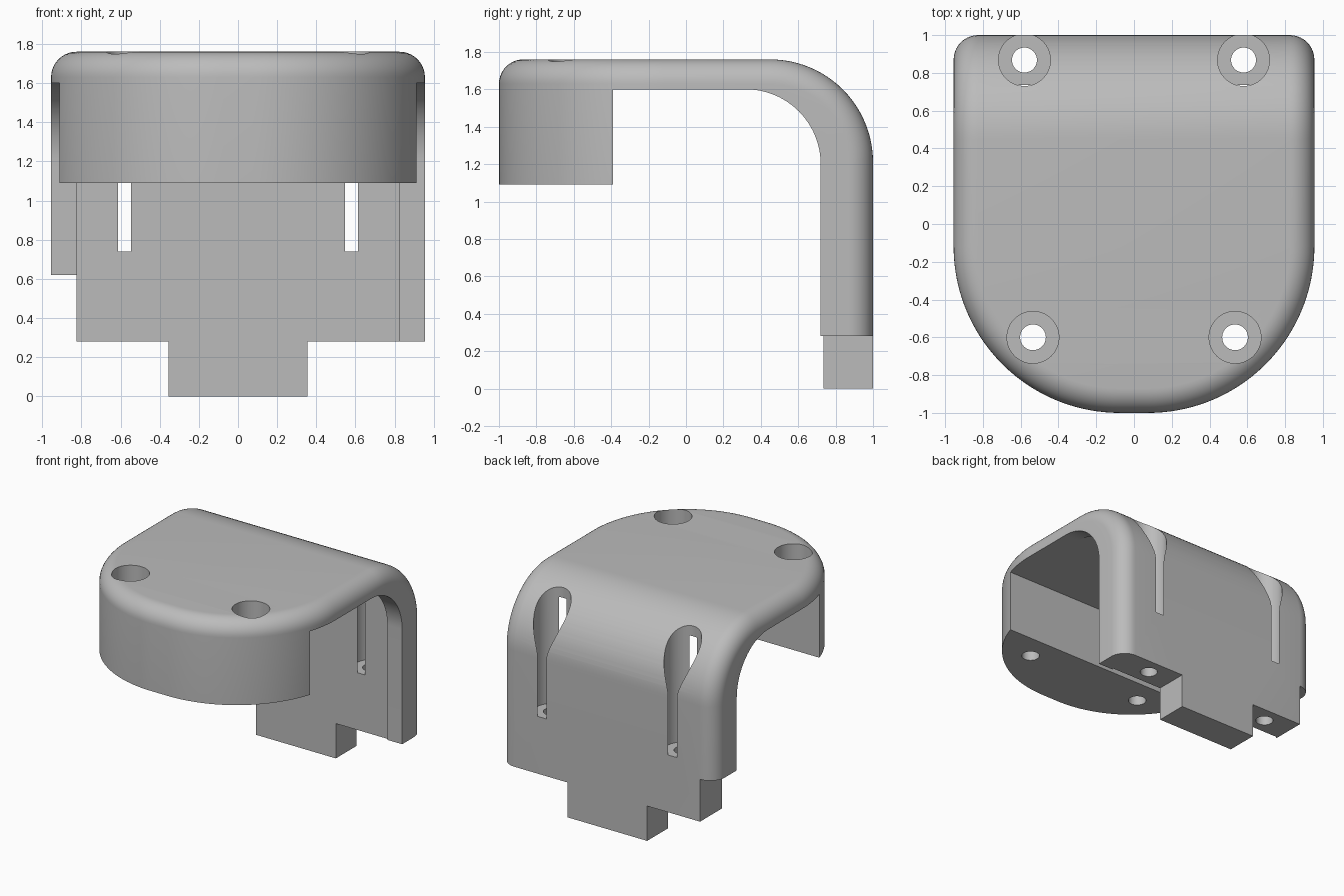
import bpy, bmesh, math
from math import sin, cos, pi

if "Cube" in bpy.data.objects:
    bpy.data.objects.remove(bpy.data.objects["Cube"])

R = 0.13          # edge rounding
W = 0.955         # half width
CX, CY, CR = 0.075, -0.12, 0.88   # front corner arc

grey = bpy.data.materials.new("light grey")
grey.diffuse_color = (0.5, 0.5, 0.5, 1)
grey.use_nodes = True
grey.node_tree.nodes["Principled BSDF"].inputs["Base Color"].default_value = grey.diffuse_color


def lerp(a, b, n):
    return [a + (b - a) * i / n for i in range(n + 1)]


# Stations run from the front centre, along the right edge, over the bend and down the back.
# Each gives a surface point for side inset d and depth h, plus its underside point.
def front_station(a, z_under):
    def point(d, h):
        return (CX + (CR - d) * cos(a), CY + (CR - d) * sin(a), 1.76 - h)
    return point, (CX + CR * cos(a), CY + CR * sin(a), z_under)


def bend_station(b):
    def point(d, h):
        return (W - d, 0.45 + (0.55 - h) * cos(b), 1.21 + (0.55 - h) * sin(b))
    return point, (W, 0.32 + 0.4 * cos(b), 1.2 + 0.4 * sin(b))


block_end = math.asin((-0.39 - CY) / CR)
stations = [front_station(a, 1.09) for a in lerp(-pi / 2, block_end, 28)]
stations += [front_station(a, 1.6) for a in lerp(block_end, 0, 8)]
stations += [bend_station(b) for b in lerp(pi / 2, 0, 24)]
stations.append((lambda d, h: (W - d, 1 - h, 0), (W, 0.72, 0)))

# Shell: underside row, then the rows of the rounded edge
bm = bmesh.new()
insets = [(R * (1 - cos(t)), R * (1 - sin(t))) for t in lerp(0, pi / 2, 10)]
rows = [[u for _, u in stations]] + [[p(d, h) for p, _ in stations] for d, h in insets]
right = [[bm.verts.new(c) for c in row] for row in rows]
left = [[bm.verts.new((-x, y, z)) for x, y, z in row] for row in rows]
last = len(stations) - 1
for j in range(len(rows) - 1):
    for side in (right, left):
        for i in range(last):
            bm.faces.new((side[j][i], side[j][i + 1], side[j + 1][i + 1], side[j + 1][i]))
    bm.faces.new((left[j][0], right[j][0], right[j + 1][0], left[j + 1][0]))
for j in (0, -1):
    for i in range(last):
        bm.faces.new((right[j][i], right[j][i + 1], left[j][i + 1], left[j][i]))
bm.faces.new([r[last] for r in right] + [r[last] for r in reversed(left)])
bmesh.ops.remove_doubles(bm, verts=bm.verts, dist=1e-5)
bmesh.ops.recalc_face_normals(bm, faces=bm.faces)
mesh = bpy.data.meshes.new("cover")
bm.to_mesh(mesh)
bm.free()
mesh.materials.append(grey)
cover = bpy.data.objects.new("cover", mesh)
bpy.context.collection.objects.link(cover)


def cut(tool, name):
    tool.name = name
    tool.hide_render = True
    tool.data.materials.append(grey)
    mod = cover.modifiers.new(name, 'BOOLEAN')
    mod.operation, mod.solver, mod.object = 'DIFFERENCE', 'EXACT', tool
    bpy.context.view_layer.objects.active = cover
    bpy.ops.object.modifier_apply(modifier=name)
    bpy.data.objects.remove(tool)


def cut_box(name, lo, hi):
    bpy.ops.mesh.primitive_cube_add(size=1, location=[(a + b) / 2 for a, b in zip(lo, hi)])
    tool = bpy.context.object
    tool.scale = [b - a for a, b in zip(lo, hi)]
    cut(tool, name)


def cut_hole(name, x, y, r, z0, z1):
    bpy.ops.mesh.primitive_cylinder_add(vertices=64, radius=r, depth=z1 - z0,
                                        location=(x, y, (z0 + z1) / 2))
    cut(bpy.context.object, name)


# Square inner recess between the legs, and the stepped lower edge
cut_box("inner_recess", (-0.823, 0.2, -0.5), (0.823, 0.735, 1.6))
cut_box("right_step", (0.355, 0.3, -0.5), (1.5, 1.5, 0.28))
cut_box("left_step", (-1.5, 0.3, -0.5), (-0.355, 1.5, 0.28))
cut_box("left_leg_notch", (-1.5, 0.3, -0.4), (-0.825, 1.5, 0.62))

# Counterbored screw holes; the rear bores break through both wall faces as slots
for s in (-1, 1):
    cut_hole("rear_bore", s * 0.58, 0.868, 0.1375, 0.74, 2)
    cut_hole("rear_hole", s * 0.58, 0.868, 0.066, 0.1, 0.9)
    cut_hole("front_bore", s * 0.535, -0.6, 0.1375, 1.55, 2)
    cut_hole("front_hole", s * 0.535, -0.6, 0.068, 0.9, 1.7)

bpy.ops.object.select_all(action='DESELECT')
cover.select_set(True)
bpy.context.view_layer.objects.active = cover
bpy.ops.object.shade_smooth_by_angle(angle=math.radians(30))
